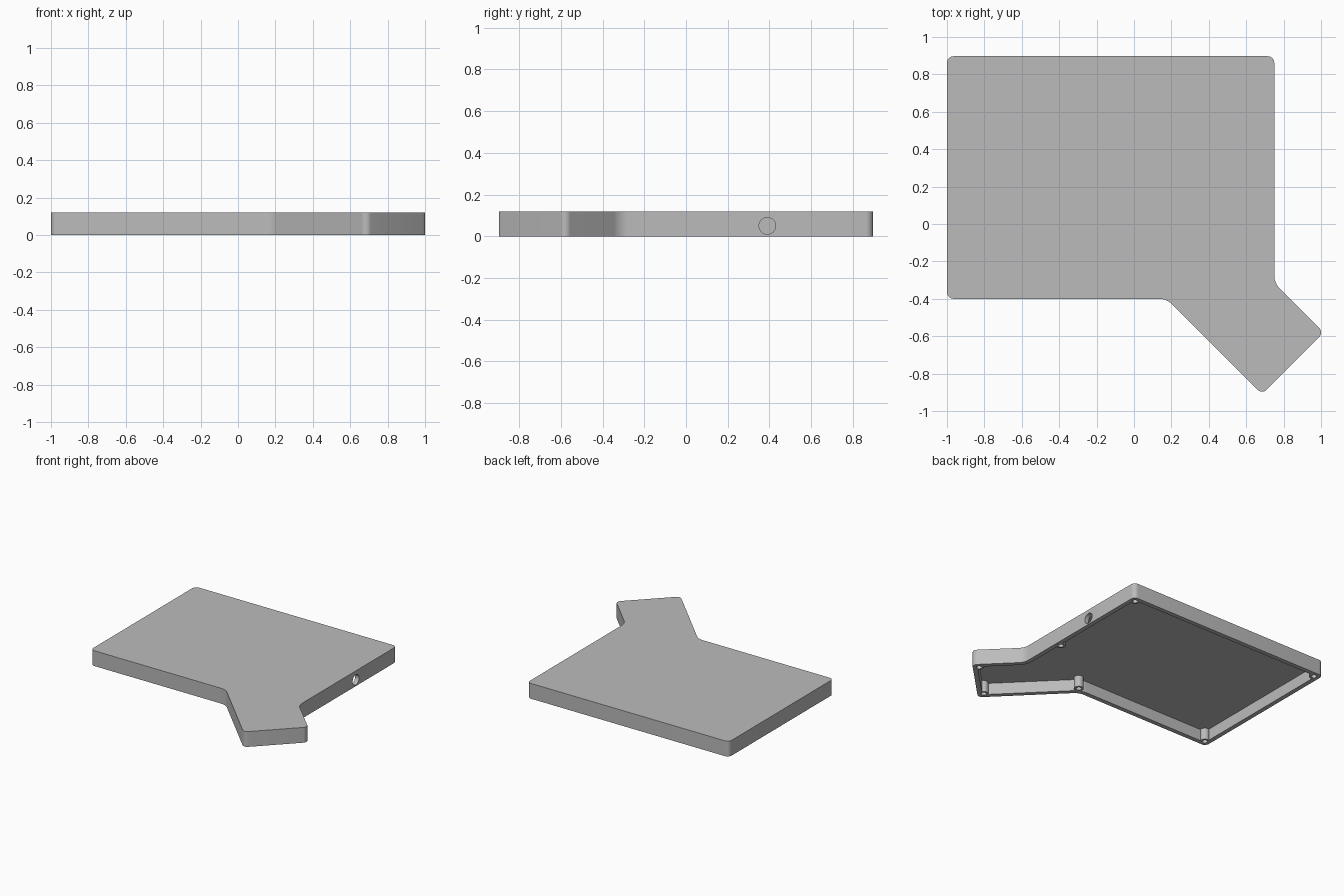
import bpy, bmesh, math
from mathutils import Vector, Matrix

HEIGHT, WALL, ROOF = 0.12, 0.035, 0.03
BIG = 0.1      # fillet where the arm meets the plate
SMALL = 0.035  # outer corner rounding

# Sharp outline corners, counter-clockwise: x, y, fillet radius
CORNERS = [(-1, -0.4, SMALL), (0.175, -0.4, BIG), (0.685, -0.911, SMALL),
           (1.0145, -0.58, SMALL), (0.75, -0.316, BIG),
           (0.75, 0.897, SMALL), (-1, 0.897, SMALL)]
# Screw post centres
POSTS = [(-0.955, -0.355), (0.215, -0.355), (0.685, -0.847), (0.951, -0.58),
         (0.705, 0.03), (0.705, 0.852), (-0.955, 0.852)]

if "Cube" in bpy.data.objects:
    bpy.data.objects.remove(bpy.data.objects["Cube"], do_unlink=True)

grey = bpy.data.materials.new("plain grey")
grey.use_nodes = True
grey.diffuse_color = (0.5, 0.5, 0.5, 1)
grey.node_tree.nodes["Principled BSDF"].inputs["Base Color"].default_value = (0.5, 0.5, 0.5, 1)


def outline(inset, steps=8):
    """Rounded outline, moved inwards by the inset."""
    pts, n = [], len(CORNERS)
    for i, (x, y, r) in enumerate(CORNERS):
        p = Vector((x, y))
        a = (p - Vector(CORNERS[i - 1][:2])).normalized()
        b = (Vector(CORNERS[(i + 1) % n][:2]) - p).normalized()
        na, nb = Vector((-a.y, a.x)), Vector((-b.y, b.x))
        mitre = (na + nb) / (1 + na.dot(nb))
        turn = a.cross(b)
        side = 1 if turn > 0 else -1
        radius = max(r - side * inset, 0.004)
        centre = p + mitre * (inset + side * radius)
        start = -side * na * radius
        angle = math.atan2(turn, a.dot(b))
        for k in range(steps + 1):
            pts.append(centre + Matrix.Rotation(angle * k / steps, 2) @ start)
    return pts


def finish(name, bm):
    bmesh.ops.recalc_face_normals(bm, faces=bm.faces)
    mesh = bpy.data.meshes.new(name)
    bm.to_mesh(mesh)
    bm.free()
    mesh.materials.append(grey)
    obj = bpy.data.objects.new(name, mesh)
    bpy.context.collection.objects.link(obj)
    return obj


def prism(name, pts, z0, z1):
    bm = bmesh.new()
    face = bm.faces.new([bm.verts.new((p.x, p.y, z0)) for p in pts])
    top = bmesh.ops.extrude_face_region(bm, geom=[face])["geom"]
    bmesh.ops.translate(bm, vec=(0, 0, z1 - z0),
                        verts=[v for v in top if isinstance(v, bmesh.types.BMVert)])
    return finish(name, bm)


def cylinders(name, centres, radius, z0, z1):
    bm = bmesh.new()
    for x, y in centres:
        bmesh.ops.create_cone(bm, cap_ends=True, segments=32, radius1=radius,
                              radius2=radius, depth=z1 - z0,
                              matrix=Matrix.Translation((x, y, (z0 + z1) / 2)))
    return finish(name, bm)


def cut(target, cutter):
    mod = target.modifiers.new("cut", "BOOLEAN")
    mod.operation, mod.solver, mod.object = "DIFFERENCE", "EXACT", cutter
    bpy.context.view_layer.objects.active = target
    bpy.ops.object.modifier_apply(modifier=mod.name)
    bpy.data.objects.remove(cutter, do_unlink=True)


# Cover with an open underside, leaving the screw posts standing
cover = prism("cover_shell", outline(0), 0, HEIGHT)
cavity = prism("cavity_cutter", outline(WALL), -0.05, HEIGHT - ROOF)
cut(cavity, cylinders("post_cutter", POSTS, 0.034, -0.1, 0.2))
cut(cover, cavity)

# Blind screw holes in the posts
cut(cover, cylinders("screw_hole_cutter", POSTS, 0.02, -0.05, 0.085))

# Round cable port through the side wall
port = cylinders("port_cutter", [(0, 0)], 0.04, -0.06, 0.06)
port.data.transform(Matrix.Translation((0.75, 0.39, 0.05)) @ Matrix.Rotation(math.pi / 2, 4, "Y"))
cut(cover, port)

# Smooth the fillets and keep the edges sharp
bpy.ops.object.select_all(action="DESELECT")
cover.select_set(True)
bpy.context.view_layer.objects.active = cover
bpy.ops.object.shade_smooth_by_angle(angle=math.radians(30))
